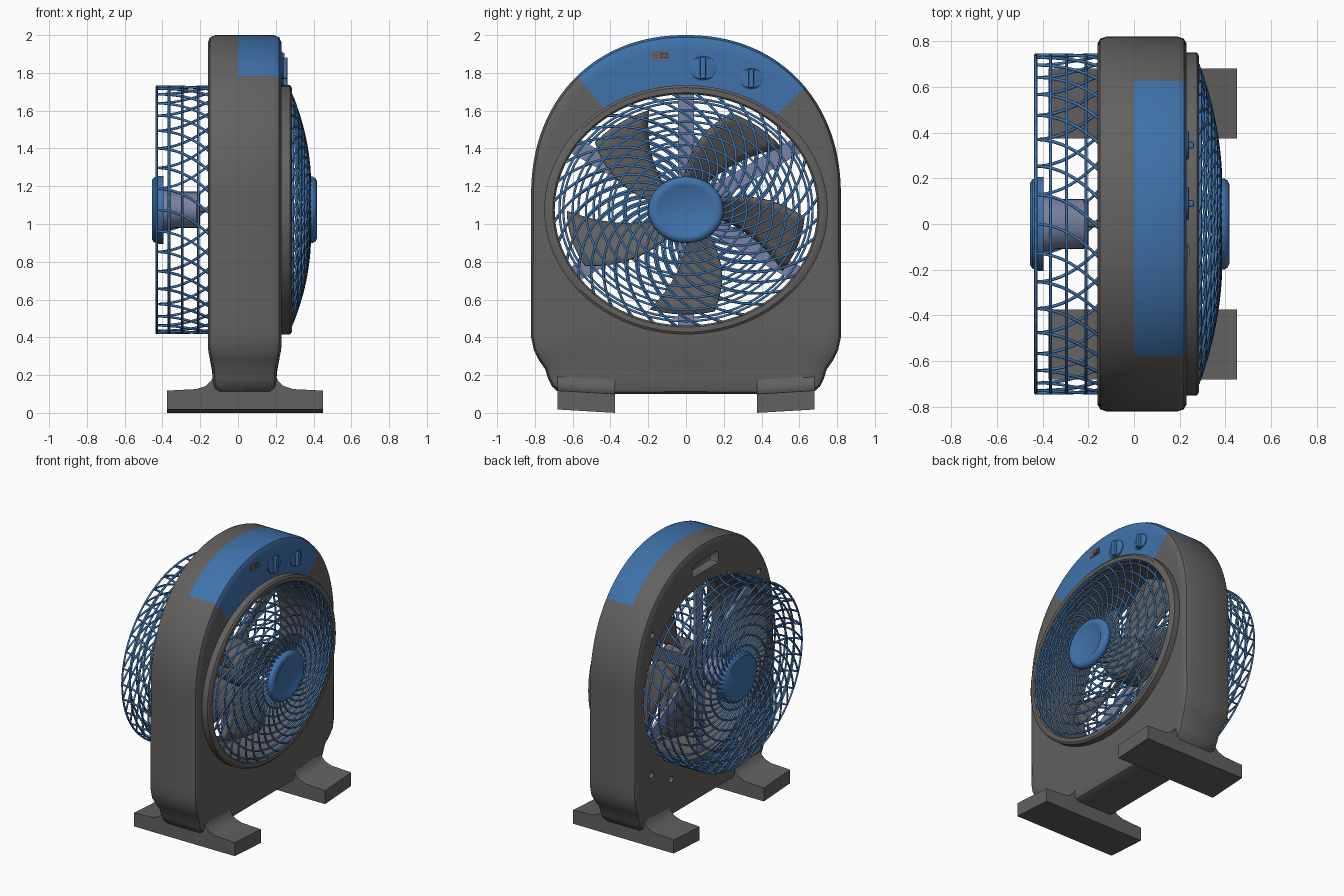
import bpy, bmesh
from math import sin, cos, pi, radians, degrees, atan2, hypot, sqrt
from mathutils import Matrix

cube = bpy.data.objects.get("Cube")
if cube:
    bpy.data.objects.remove(cube)

ZC, SQ = 1.075, 0.88          # fan axis height, vertical squash of all round parts
X0, X1 = -0.16, 0.23          # body back and front


def material(name, rgb):
    m = bpy.data.materials.new(name)
    m.use_nodes = True
    m.diffuse_color = (*rgb, 1)
    m.node_tree.nodes["Principled BSDF"].inputs["Base Color"].default_value = (*rgb, 1)
    return m


GREY = material("warm grey", (0.125, 0.12, 0.115))
BLUE = material("blue", (0.05, 0.17, 0.41))
SLATE = material("slate", (0.2, 0.23, 0.36))


def finish(name, bm, *mats):
    bmesh.ops.recalc_face_normals(bm, faces=bm.faces)
    me = bpy.data.meshes.new(name)
    bm.to_mesh(me)
    bm.free()
    for m in mats:
        me.materials.append(m)
    ob = bpy.data.objects.new(name, me)
    bpy.context.collection.objects.link(ob)
    return ob


def smooth(ob):
    bpy.ops.object.select_all(action="DESELECT")
    ob.select_set(True)
    bpy.context.view_layer.objects.active = ob
    bpy.ops.object.shade_smooth_by_angle(angle=radians(35))
    return ob


def polar(x, r, a, y=0, z=ZC):
    return (x, y + r * cos(a), z + SQ * r * sin(a))


def lathe(name, profile, mat, y=0, z=ZC, n=64, closed=False):
    """Turn an (x, radius) profile about the fan axis."""
    bm = bmesh.new()
    rows = [[bm.verts.new(polar(x, r, 2 * pi * i / n, y, z)) for i in range(n)] for x, r in profile]
    pairs = list(zip(rows, rows[1:] + rows[:1])) if closed else list(zip(rows, rows[1:]))
    for a, b in pairs:
        for i in range(n):
            k = (i + 1) % n
            bm.faces.new((a[i], a[k], b[k], b[i]))
    if not closed:
        bm.faces.new(rows[0])
        bm.faces.new(rows[-1])
    return smooth(finish(name, bm, mat))


def box(name, mat, loc, size, turn=0, bevel=0):
    bm = bmesh.new()
    bmesh.ops.create_cube(bm, size=1, matrix=Matrix.Translation(loc) @ Matrix.Rotation(turn, 4, "X")
                          @ Matrix.Diagonal((*size, 1)))
    if bevel:
        bmesh.ops.bevel(bm, geom=bm.edges[:], offset=bevel, segments=2, affect="EDGES", profile=0.5)
    return finish(name, bm, mat)


def wires(name, paths, radius, mat):
    """Round wires along (points, is_closed) paths."""
    cu = bpy.data.curves.new(name, "CURVE")
    cu.dimensions = "3D"
    cu.bevel_depth = radius
    cu.bevel_resolution = 1
    for pts, closed in paths:
        s = cu.splines.new("POLY")
        s.points.add(len(pts) - 1)
        for p, q in zip(s.points, pts):
            p.co = (*q, 1)
        s.use_cyclic_u = closed
        s.use_smooth = True
    cu.materials.append(mat)
    ob = bpy.data.objects.new(name, cu)
    bpy.context.collection.objects.link(ob)


def hoop(x, r, n=72):
    return [polar(x, r, 2 * pi * i / n) for i in range(n)], True


# Housing: half outline from bottom centre to top centre, then mirrored
half = [(0.1 * i, 0.1) for i in range(7)]
half += [(0.67, 0.105), (0.71, 0.14), (0.73, 0.18), (0.745, 0.23), (0.78, 0.28), (0.805, 0.33)]
half += [(0.82, 0.4 + 0.075 * i) for i in range(10)]
half += [(0.82 * cos(t) ** 0.93, 1.15 + 0.85 * sin(t) ** 0.93)
         for t in (pi / 2 * i / 48 for i in range(48))] + [(0, 2)]
outline = half + [(-y, z) for y, z in half[-2:0:-1]]

# Radial section: (x, share of the way from hole to edge, inset from edge)
shares = (0, 0.3, 0.6, 0.85, 1)
section = [(X0, s, 0.04) for s in shares] + [(X0 + 0.012, 1, 0.012), (X0 + 0.04, 1, 0), (0, 1, 0)]
section += [(X1 - 0.04, 1, 0), (X1 - 0.012, 1, 0.012)] + [(X1, s, 0.04) for s in shares[::-1]]
PANEL_FIRST = 7


def waist(x, z):
    t = min(max((0.36 - z) / 0.16, 0), 1)
    return 0.035 + (x - 0.035) * (1 - 0.14 * t * t * (3 - 2 * t))


bm = bmesh.new()
rows = []
for y, z in outline:
    d = hypot(y, z - ZC)
    dy, dz = y / d, (z - ZC) / d
    hole = 0.72 / sqrt(dy * dy + (dz / SQ) ** 2)
    row = []
    for x, s, inset in section:
        r = hole + (d - inset - hole) * s
        row.append(bm.verts.new((waist(x, ZC + dz * r), dy * r, ZC + dz * r)))
    rows.append(row)
for a, b in zip(rows, rows[1:] + rows[:1]):
    for j in range(len(section)):
        k = (j + 1) % len(section)
        f = bm.faces.new((a[j], b[j], b[k], a[k]))
        c = f.calc_center_median()
        if PANEL_FIRST <= j < len(section) - 1 and 46.5 < degrees(atan2(c.z - ZC, c.y)) < 128.8:
            f.material_index = 1
body = finish("housing", bm, GREY, BLUE)

# Handle slot and screw holes in the back
cutters = [box("slot_cutter", GREY, (X0, 0, 1.84), (0.14, 0.3, 0.09), bevel=0.02)]
for y, z in ((0.62, 1.55), (0.63, 0.52), (0.4, 0.4)):
    for side in (-1, 1):
        cutters.append(lathe("screw_cutter", [(X0 - 0.05, 0.025), (X0 + 0.06, 0.025)], GREY, side * y, z, 16))
for c in cutters:
    c.hide_render = True
    mod = body.modifiers.new("cut", "BOOLEAN")
    mod.operation, mod.object = "DIFFERENCE", c
    bpy.context.view_layer.objects.active = body
    bpy.ops.object.modifier_apply(modifier=mod.name)
    bpy.data.objects.remove(c)
smooth(body)

# Feet with flared necks
foot = [(-0.375, 0), (-0.375, 0.1), (-0.22, 0.108), (-0.17, 0.125), (-0.14, 0.155), (-0.12, 0.21),
        (0.19, 0.21), (0.21, 0.155), (0.24, 0.125), (0.29, 0.108), (0.45, 0.1), (0.45, 0)]
for side, name in ((1, "foot_back"), (-1, "foot_front")):
    bm = bmesh.new()
    inner = [bm.verts.new((x, side * 0.375, z)) for x, z in foot]
    outer = [bm.verts.new((x, side * 0.68, z + 0.018)) for x, z in foot]
    bm.faces.new(inner)
    bm.faces.new(outer)
    for i in range(len(foot)):
        k = (i + 1) % len(foot)
        bm.faces.new((inner[i], inner[k], outer[k], outer[i]))
    bmesh.ops.bevel(bm, geom=[e for e in bm.edges if e.calc_face_angle(0) > 1.2],
                    offset=0.012, segments=2, affect="EDGES", profile=0.5)
    smooth(finish(name, bm, GREY))

# Front rim
lathe("front_rim", [(0.2, 0.695), (0.275, 0.695), (0.285, 0.705), (0.285, 0.735), (0.275, 0.75), (0.2, 0.75)],
      GREY, n=96, closed=True)


# Front grille: swept wires and hoops on a shallow dome
def dome(r):
    return 0.38 - 0.1 * (max(r - 0.15, 0) / 0.55) ** 2


N = 36
paths = []
for i in range(N):
    rs = [0.17 + 0.53 * j / 16 for j in range(17)]
    paths.append(([polar(dome(r), r, 2 * pi * i / N + 1.15 * (r - 0.17) / 0.53) for r in rs], False))
paths += [hoop(dome(r), r) for r in (0.25, 0.32, 0.39, 0.46, 0.53, 0.6, 0.67)]
wires("front_grille", paths, 0.007, BLUE)
lathe("front_hub", [(0.36, 0.19), (0.375, 0.2), (0.395, 0.2), (0.41, 0.19), (0.417, 0.175), (0.417, 0.15),
                    (0.411, 0.14), (0.411, 0.01)], BLUE)

# Rear cage: swept wires over a flat back and a round wall
paths = []
for i in range(N):
    a0 = 2 * pi * i / N
    pts = [polar(-0.43, 0.17 + 0.57 * j / 14, a0 - 1.15 * (1 - j / 14)) for j in range(15)]
    pts += [polar(-0.43 + 0.29 * j / 8, 0.74, a0 + 0.22 * (j / 8) ** 2) for j in range(1, 9)]
    paths.append((pts, False))
paths += [hoop(-0.43, r) for r in (0.25, 0.33, 0.41, 0.49, 0.57, 0.65, 0.74)]
paths += [hoop(x, 0.74) for x in (-0.365, -0.295, -0.21)]
wires("rear_cage", paths, 0.007, BLUE)
lathe("rear_hub", [(-0.395, 0.205), (-0.42, 0.205), (-0.43, 0.2), (-0.445, 0.195), (-0.455, 0.18), (-0.455, 0.01)], BLUE)

# Motor, shaft and spokes
lathe("motor", [(-0.4, 0.12), (-0.36, 0.12), (-0.34, 0.11), (-0.22, 0.11), (-0.2, 0.095)], SLATE, n=24)
lathe("shaft", [(-0.2, 0.015), (0.12, 0.015)], GREY, n=16)
for i in range(6):
    a = pi / 2 + i * pi / 3
    length = 0.72 * sqrt(cos(a) ** 2 + (SQ * sin(a)) ** 2)
    box(f"spoke_{i + 1}", SLATE, (-0.1, cos(a) * length / 2, ZC + sin(a) * length / 2), (0.02, length, 0.085), a)

# Fan blades
lathe("blade_hub", [(-0.06, 0.17), (0.1, 0.17), (0.13, 0.14), (0.13, 0.01)], GREY, n=48)
for b in range(5):
    bm = bmesh.new()
    grid = []
    for s in (j / 8 for j in range(9)):
        angle = radians(72 * b + 78) - 0.45 * s
        width = 0.65 - 0.1 * s * s
        grid.append([bm.verts.new(polar(0.02 + 0.12 * (u / 6 - 0.5), 0.14 + 0.49 * s, angle + width * (u / 6 - 0.5)))
                     for u in range(7)])
    for p, q in zip(grid, grid[1:]):
        for u in range(6):
            bm.faces.new((p[u], p[u + 1], q[u + 1], q[u]))
    blade = smooth(finish(f"blade_{b + 1}", bm, GREY))
    blade.modifiers.new("thickness", "SOLIDIFY").thickness = 0.01

# Control knobs and switch on the blue panel
for name, y, z, r in (("speed_knob", 0.09, 1.825, 0.072), ("timer_knob", 0.345, 1.77, 0.062)):
    lathe(name, [(0.22, r), (0.236, r), (0.24, r - 0.006)], BLUE, y, z, 32)
    box(name + "_grip", BLUE, (0.243, y, z), (0.04, 0.03, 1.6 * r), bevel=0.008)
box("switch_plate", GREY, (X1 + 0.001, -0.135, 1.893), (0.008, 0.095, 0.042))
box("switch_button", GREY, (X1 + 0.005, -0.115, 1.893), (0.02, 0.035, 0.026))
